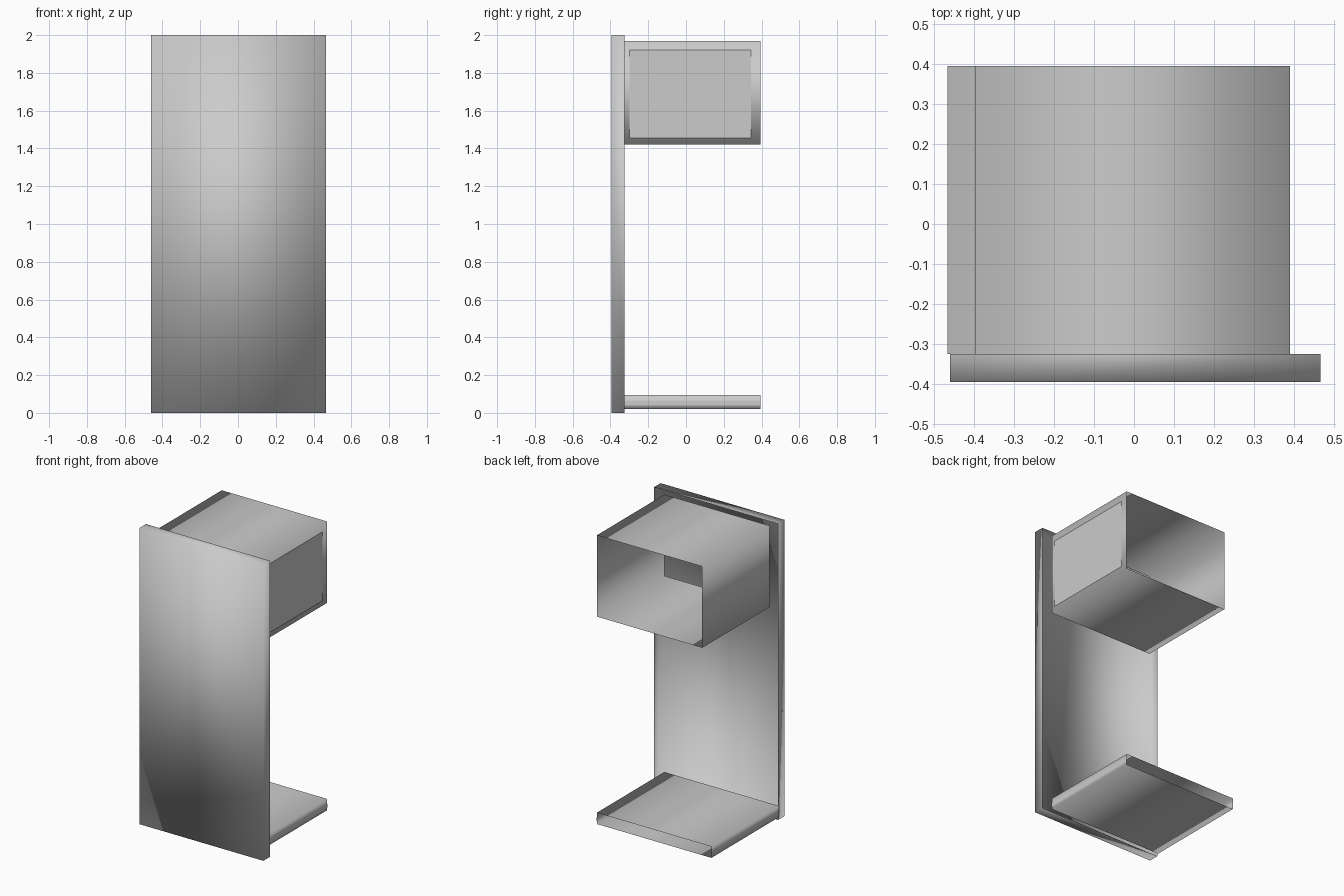
import bpy, bmesh
from mathutils import Vector

if "Cube" in bpy.data.objects:
    bpy.data.objects.remove(bpy.data.objects["Cube"])


def block(name, lo, hi, open_sides=(), smooth=True):
    """Axis-aligned block from two corners; open_sides lists directions whose wall is left out."""
    bm = bmesh.new()
    bmesh.ops.create_cube(bm, size=1)
    for v in bm.verts:
        v.co = [(a + b) / 2 + c * (b - a) for a, b, c in zip(lo, hi, v.co)]
    bm.normal_update()
    gone = [f for f in bm.faces
            if any(f.normal.dot(Vector(d)) > 0.9 for d in open_sides)]
    if gone:
        bmesh.ops.delete(bm, geom=gone, context='FACES_ONLY')
    for f in bm.faces:
        f.smooth = smooth
    mesh = bpy.data.meshes.new(name)
    bm.to_mesh(mesh)
    bm.free()
    obj = bpy.data.objects.new(name, mesh)
    bpy.context.collection.objects.link(obj)
    return obj


def side_plate(name, x, y0, y1, z0, z1):
    """Single flat face looking right."""
    mesh = bpy.data.meshes.new(name)
    mesh.from_pydata([(x, y0, z0), (x, y1, z0), (x, y1, z1), (x, y0, z1)],
                     [], [(0, 1, 2, 3)])
    obj = bpy.data.objects.new(name, mesh)
    bpy.context.collection.objects.link(obj)
    return obj


FRONT, BACK = (0, -1, 0), (0, 1, 0)

# Tall front board, a shallow tray that is hollow behind
block("front_panel", (-0.4605, -0.395, 0), (0.4665, -0.325, 2), [BACK])

# Thin-walled upper bin and lower shelf, open at front and back
block("upper_bin", (-0.398, -0.325, 1.421), (0.39, 0.395, 1.97), [FRONT, BACK])
block("lower_shelf", (-0.4665, -0.325, 0.02), (0.39, 0.395, 0.096), [FRONT, BACK])

# Flat plate on the right side of the bin, narrow strip on the shelf edge
side_plate("bin_side_plate", 0.391, -0.30, 0.345, 1.455, 1.92)
side_plate("shelf_edge_strip", 0.391, -0.325, 0.395, 0.04, 0.062)
